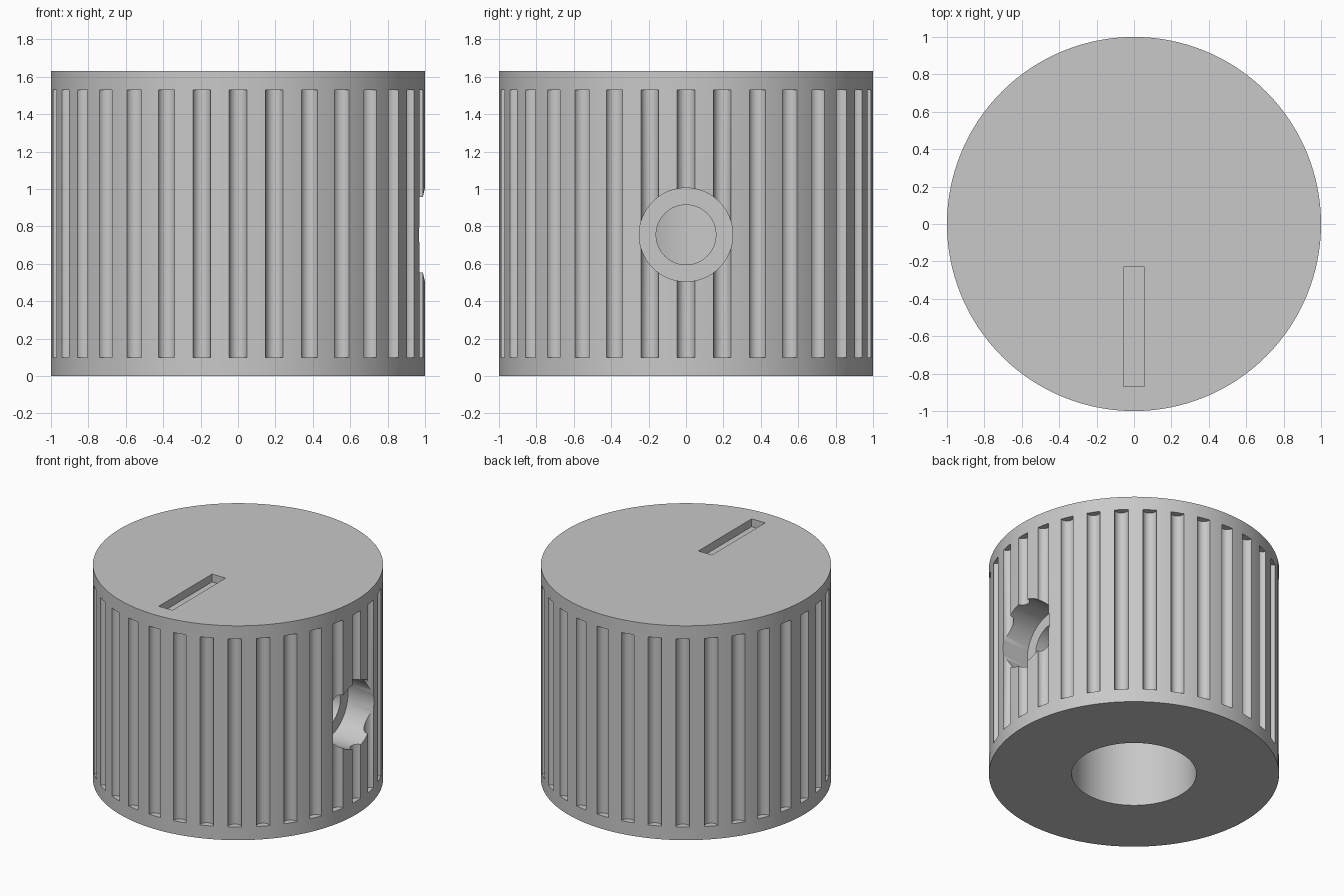
import bpy, bmesh
from math import pi, cos, sin, radians
from mathutils import Matrix, Vector

cube = bpy.data.objects.get("Cube")
if cube:
    bpy.data.objects.remove(cube, do_unlink=True)

HEIGHT = 1.63
FLUTES = 32

grey = bpy.data.materials.new("plain grey")
grey.use_nodes = True
grey.diffuse_color = (0.58, 0.58, 0.58, 1)
grey.node_tree.nodes["Principled BSDF"].inputs["Base Color"].default_value = (0.58, 0.58, 0.58, 1)


def add_cylinder(bm, radius, start, end, sides):
    """Capped cylinder between two points."""
    start, end = Vector(start), Vector(end)
    axis = end - start
    turn = axis.to_track_quat('Z', 'Y').to_matrix().to_4x4()
    bmesh.ops.create_cone(bm, cap_ends=True, segments=sides, radius1=radius, radius2=radius,
                          depth=axis.length,
                          matrix=Matrix.Translation((start + end) / 2) @ turn)


def make_object(name, bm):
    mesh = bpy.data.meshes.new(name)
    bm.to_mesh(mesh)
    bm.free()
    mesh.materials.append(grey)
    obj = bpy.data.objects.new(name, mesh)
    bpy.context.collection.objects.link(obj)
    return obj


def cylinder_object(name, *args):
    bm = bmesh.new()
    add_cylinder(bm, *args)
    return make_object(name, bm)


# Solid knob body
knob = cylinder_object("knob_body", 1, (0, 0, 0), (0, 0, HEIGHT), 128)

# Grip flutes around the side
bm = bmesh.new()
for i in range(FLUTES):
    a = 2 * pi * i / FLUTES
    add_cylinder(bm, 0.048, (cos(a), sin(a), 0.1), (cos(a), sin(a), 1.53), 24)
flutes = make_object("flute_cutter", bm)

# Shaft bore, set screw hole and its counterbore
bore = cylinder_object("bore_cutter", 0.43, (0, 0, -0.1), (0, 0, 1.25), 96)
screw_hole = cylinder_object("screw_hole_cutter", 0.16, (0.2, 0, 0.755), (1.1, 0, 0.755), 48)
counterbore = cylinder_object("counterbore_cutter", 0.25, (0.75, 0, 0.755), (1.2, 0, 0.755), 64)

# Pointer slot in the top
bm = bmesh.new()
bmesh.ops.create_cube(bm, size=1, matrix=Matrix.Translation((0, -0.55, HEIGHT))
                      @ Matrix.Diagonal((0.114, 0.64, 0.12, 1)))
slot = make_object("slot_cutter", bm)

# Cut everything out of the body
cutters = [flutes, bore, screw_hole, counterbore, slot]
for cutter in cutters:
    cutter.hide_render = True
    mod = knob.modifiers.new(cutter.name, 'BOOLEAN')
    mod.operation = 'DIFFERENCE'
    mod.solver = 'EXACT'
    mod.object = cutter

bpy.ops.object.select_all(action='DESELECT')
bpy.context.view_layer.objects.active = knob
knob.select_set(True)
for mod in list(knob.modifiers):
    bpy.ops.object.modifier_apply(modifier=mod.name)
for cutter in cutters:
    bpy.data.objects.remove(cutter, do_unlink=True)

bpy.ops.object.shade_smooth_by_angle(angle=radians(30))
